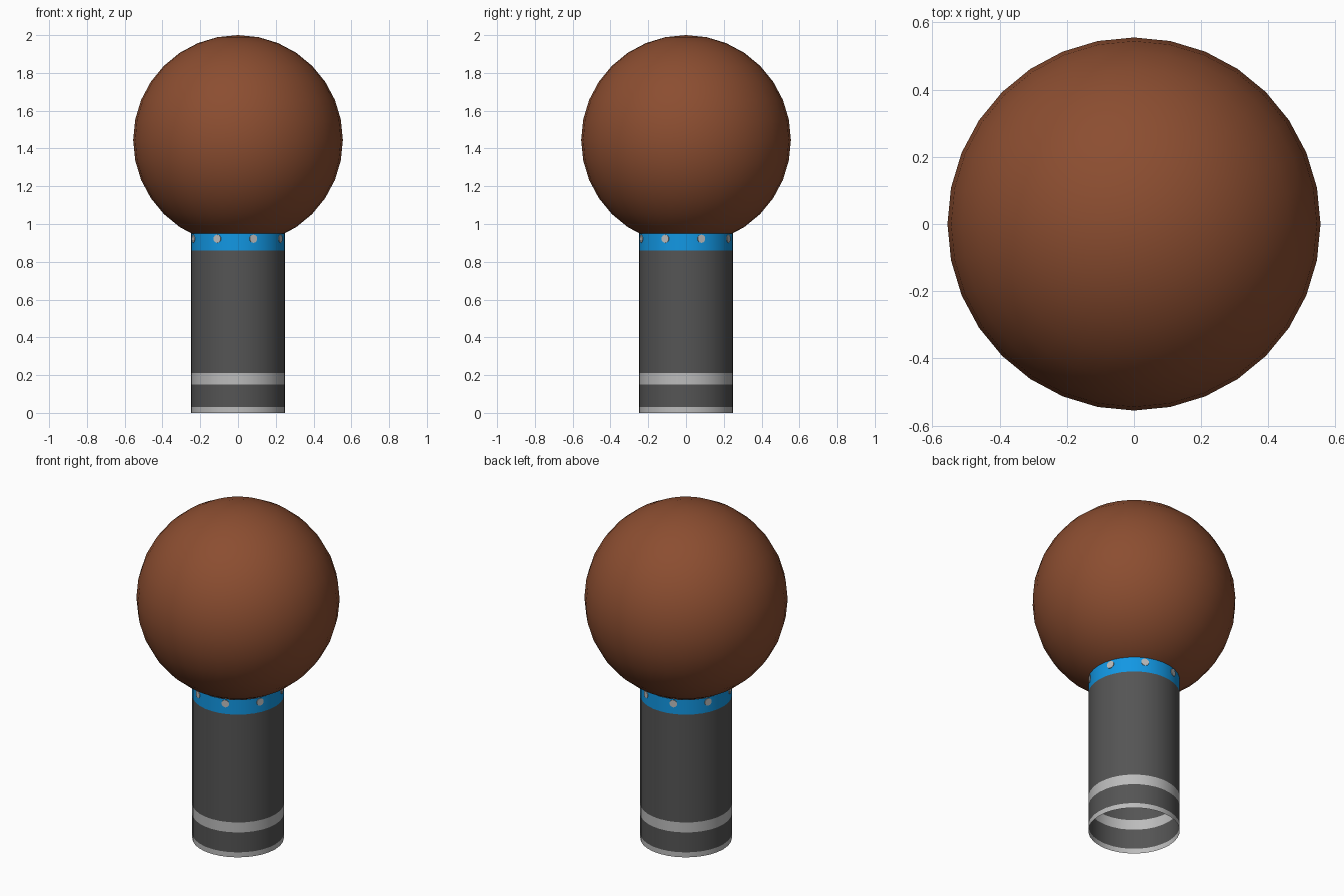
import bpy, bmesh, math
from mathutils import Matrix, Vector

if "Cube" in bpy.data.objects:
    bpy.data.objects.remove(bpy.data.objects["Cube"])

SIDES = 32
R = 0.25


def material(name, rgb):
    m = bpy.data.materials.new(name)
    m.diffuse_color = (*rgb, 1)
    m.use_nodes = True
    m.node_tree.nodes["Principled BSDF"].inputs["Base Color"].default_value = m.diffuse_color
    return m


brown = material("brown", (0.26, 0.075, 0.03))
blue = material("blue", (0.006, 0.31, 0.77))
dark = material("dark_grey", (0.09, 0.09, 0.09))
light = material("light_grey", (0.5, 0.5, 0.5))


def finish(name, bm, mats):
    me = bpy.data.meshes.new(name)
    bm.to_mesh(me)
    bm.free()
    for m in mats:
        me.materials.append(m)
    ob = bpy.data.objects.new(name, me)
    bpy.context.collection.objects.link(ob)
    bpy.ops.object.select_all(action='DESELECT')
    bpy.context.view_layer.objects.active = ob
    ob.select_set(True)
    bpy.ops.object.shade_smooth_by_angle(angle=math.radians(35))
    return ob


def open_tube(name, heights, slots, mats):
    """Thin open tube; each band between two heights gets its material slot."""
    bm = bmesh.new()
    rings = []
    for z in heights:
        rings.append([bm.verts.new((R * math.cos(i * math.tau / SIDES),
                                    R * math.sin(i * math.tau / SIDES), z))
                      for i in range(SIDES)])
    for low, high, slot in zip(rings, rings[1:], slots):
        for i in range(SIDES):
            j = (i + 1) % SIDES
            bm.faces.new((low[i], low[j], high[j], high[i])).material_index = slot
    return finish(name, bm, mats)


# Post with pale foot band and stripe
open_tube("post", [0, 0.03, 0.15, 0.21, 0.86], [1, 0, 1, 0], [dark, light])

# Blue collar
open_tube("collar", [0.86, 0.95], [0], [blue])

# Ball resting in the collar
bm = bmesh.new()
bmesh.ops.create_uvsphere(bm, u_segments=SIDES, v_segments=16, radius=0.555)
bmesh.ops.translate(bm, verts=bm.verts, vec=(0, 0, 1.445))
finish("ball", bm, [brown])

# Eight small bolts set around the collar
bm = bmesh.new()
for k in range(8):
    a = math.radians(19 + 45 * k - 90)
    out = Vector((math.cos(a), math.sin(a), 0))
    place = (Matrix.Translation(out * 0.241 + Vector((0, 0, 0.922)))
             @ out.to_track_quat('Z', 'Y').to_matrix().to_4x4())
    bmesh.ops.create_cone(bm, cap_ends=True, segments=10, radius1=0.022,
                          radius2=0.022, depth=0.022, matrix=place)
finish("collar_bolts", bm, [light])
